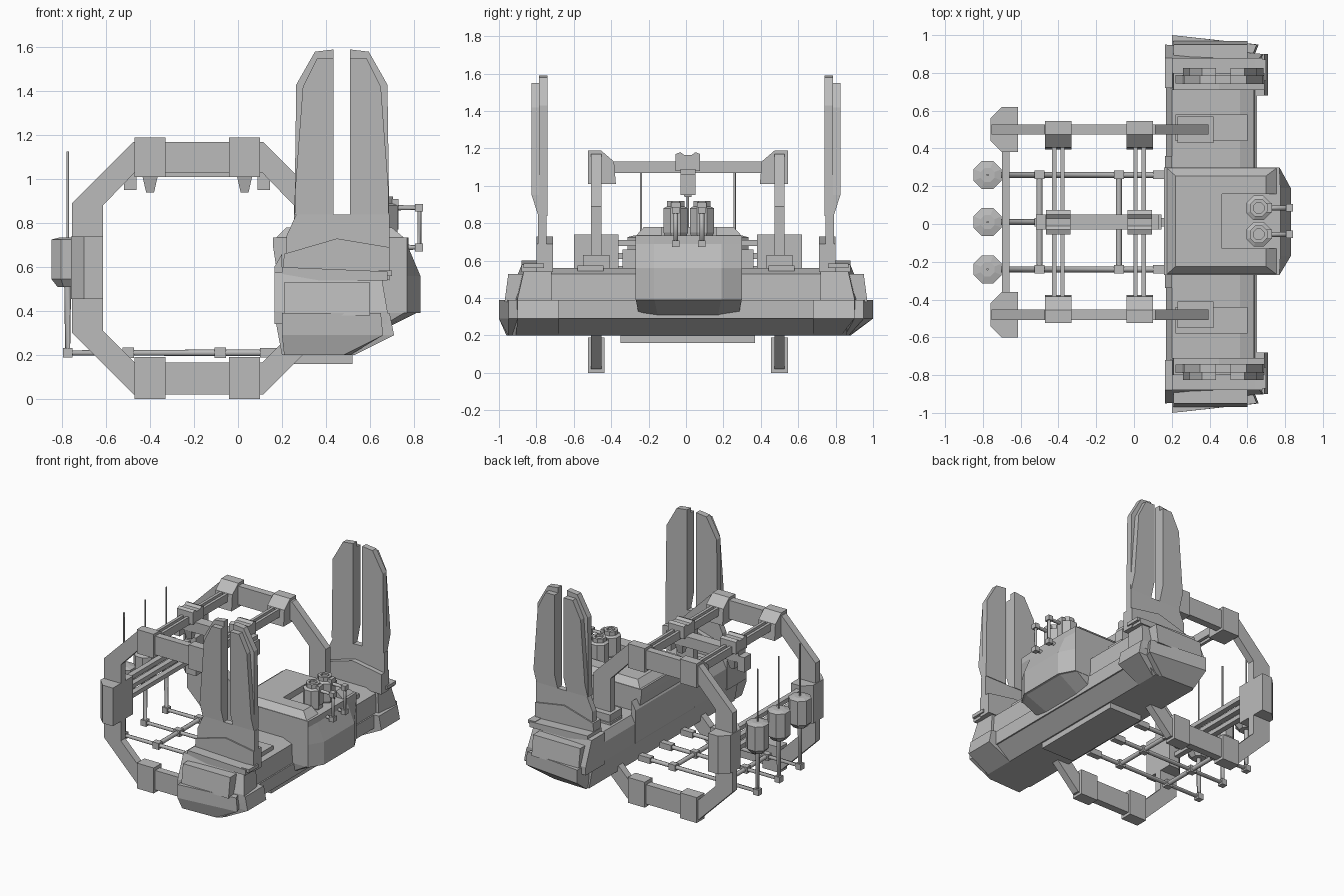
import bpy, bmesh, math
from mathutils import Vector

MAT = bpy.data.materials.new("grey plating")
MAT.diffuse_color = (0.5, 0.5, 0.5, 1)
C = 0.01  # y of the symmetry plane of the inner machinery


def finish(name, bm):
    bmesh.ops.recalc_face_normals(bm, faces=bm.faces)
    me = bpy.data.meshes.new(name)
    bm.to_mesh(me)
    bm.free()
    me.materials.append(MAT)
    ob = bpy.data.objects.new(name, me)
    bpy.context.collection.objects.link(ob)
    return ob


def loft(name, rings):
    """Skin matching closed rings of 3D points and cap both ends."""
    bm = bmesh.new()
    vs = [[bm.verts.new(p) for p in r] for r in rings]
    n = len(rings[0])
    for a, b in zip(vs, vs[1:]):
        for i in range(n):
            j = (i + 1) % n
            bm.faces.new((a[i], a[j], b[j], b[i]))
    bm.faces.new(vs[0])
    bm.faces.new(vs[-1])
    return finish(name, bm)


def box(name, x0, x1, y0, y1, z0, z1):
    q = [(x0, y0), (x1, y0), (x1, y1), (x0, y1)]
    return loft(name, [[(x, y, z) for x, y in q] for z in (z0, z1)])


def prism_y(name, pts, y0, y1):
    return loft(name, [[(x, y, z) for x, z in pts] for y in (y0, y1)])


def prism_x(name, pts, x0, x1):
    return loft(name, [[(x, y, z) for y, z in pts] for x in (x0, x1)])


def prism_z(name, pts, z0, z1):
    return loft(name, [[(x, y, z) for x, y in pts] for z in (z0, z1)])


def turned(name, x, y, prof, n=8):
    """Upright faceted turning from (radius, height) pairs."""
    ang = [2 * math.pi * (i + 0.5) / n for i in range(n)]
    return loft(name, [[(x + r * math.cos(a), y + r * math.sin(a), z) for a in ang] for r, z in prof])


def pipe(name, path, r, n=8):
    cu = bpy.data.curves.new(name, 'CURVE')
    cu.dimensions = '3D'
    cu.bevel_depth = r
    cu.bevel_resolution = (n - 4) // 2
    cu.use_fill_caps = True
    sp = cu.splines.new('POLY')
    sp.points.add(len(path) - 1)
    for p, co in zip(sp.points, path):
        p.co = (*co, 1)
    cu.materials.append(MAT)
    ob = bpy.data.objects.new(name, cu)
    bpy.context.collection.objects.link(ob)


# --- long hull ---
prism_y("hull", [(0.2, 0.2), (0.53, 0.2), (0.64, 0.29), (0.64, 0.39), (0.635, 0.53),
                 (0.56, 0.56), (0.2, 0.56), (0.17, 0.5), (0.17, 0.36)], -0.86, 0.86)
box("belt", 0.5, 0.65, -0.7, 0.7, 0.29, 0.39)
box("keel_plate", 0.25, 0.52, -0.35, 0.37, 0.16, 0.21)
prism_y("rear_panel", [(0.2, 0.3), (0.165, 0.36), (0.165, 0.6), (0.2, 0.66)], -0.34, 0.36)
for y in (-0.51, 0.51):
    box("deck_plate", 0.22, 0.6, y - 0.07, y + 0.07, 0.54, 0.575)

# --- flared ends with towers and blades ---
for s, tag in ((-1, "front"), (1, "rear")):
    low = 0.96 if s < 0 else 0.88
    q0 = [(0.21, 0.68), (0.53, 0.68), (0.53, low - 0.05), (0.21, low)]
    q1 = [(0.2, 0.68), (0.71, 0.68), (0.71, 0.9), (0.64, 0.9), (0.66, 0.95), (0.2, 1.0)]
    q0 = [q0[0], q0[1], q0[2], (0.51, low - 0.03), (0.48, low - 0.01), q0[3]]
    q2 = [(0.2, 0.68), (0.69, 0.68), (0.69, 0.9), (0.63, 0.9), (0.65, 0.95), (0.2, 1.0)]
    loft(tag + "_skirt", [[(x, s * y, z) for x, y in q]
                          for q, z in ((q0, 0.2), (q1, 0.29), (q2, 0.39))])
    # end block tapering upwards, with raised panel
    e0 = [(0.165, 0.72), (0.66, 0.72), (0.68, 0.9), (0.165, 0.95)]
    e1 = [(0.165, 0.72), (0.65, 0.72), (0.65, 0.86), (0.165, 0.88)]
    loft(tag + "_end_block", [[(x, s * y, z) for x, y in q]
                              for q, z in ((e0, 0.34), (e0, 0.4), (e1, 0.575))])
    pan = [(0.21, 0.38, 0.97), (0.6, 0.38, 0.97), (0.6, 0.53, 0.95), (0.21, 0.53, 0.95)]
    loft(tag + "_end_panel", [[(x, s * y, z) for x, z, y in pan],
                              [(x, s * 0.85, z) for x, z, y in pan]])
    # tower steps
    prism_y(tag + "_tower_foot", [(0.2, 0.55), (0.69, 0.54), (0.69, 0.69), (0.45, 0.73), (0.21, 0.66)],
            s * 0.71, s * 0.8)
    prism_y(tag + "_tower_shoulder", [(0.2, 0.54), (0.68, 0.54), (0.68, 0.58), (0.2, 0.6)],
            s * 0.72, s * 0.88)
    prism_y(tag + "_tower", [(0.22, 0.6), (0.69, 0.6), (0.69, 0.84), (0.265, 0.84), (0.22, 0.74)],
            s * 0.745, s * 0.79)
    box(tag + "_tower_vent", 0.64, 0.7, min(s * 0.76, s * 0.87), max(s * 0.76, s * 0.87), 0.56, 0.585)
    # paired blades: tall inner plate and thicker outer plate
    for m, side in ((1, "left"), (-1, "right")):
        fx = lambda x: 0.4725 + m * (x - 0.4725)
        inner = [(0.257, 0.84), (0.435, 0.84), (0.435, 1.59), (0.35, 1.58), (0.265, 1.43)]
        prism_y(f"{tag}_{side}_blade", [(fx(x), z) for x, z in inner], s * 0.74, s * 0.785)
        a = [(0.26, 0.84), (0.435, 0.84), (0.435, 0.95), (0.435, 1.55), (0.36, 1.55), (0.295, 1.42), (0.26, 0.95)]
        loft(f"{tag}_{side}_blade_armour",
             [[(fx(x), s * 0.78, z) for x, z in a],
              [(fx(x), s * (0.79 if z < 0.9 else 0.825), z) for x, z in a]])

# --- central housing ---
prow = [(0.18, -0.27), (0.77, -0.27), (0.83, -0.17), (0.83, 0.19), (0.77, 0.3), (0.18, 0.3)]
up = [(0.16, -0.27), (0.77, -0.27), (0.775, -0.17), (0.775, 0.19), (0.77, 0.3), (0.16, 0.3)]
loft("housing", [[(x, y, z) for x, y in q]
                 for q, z in ((prow, 0.39), (prow, 0.56), (up, 0.69), (up, 0.735))])
loft("prow_underside", [[(x, y, 0.3) for x, y in [(0.2, -0.25), (0.6, -0.25), (0.63, -0.15), (0.63, 0.17), (0.6, 0.28), (0.2, 0.28)]],
                        [(x, y, 0.4) for x, y in prow]])


def roof(name, x0, x1, y0, y1, a, b, c, d):
    loft(name, [[(x0, y0, 0.73), (x1, y0, 0.73), (x1, y1, 0.73), (x0, y1, 0.73)],
                [(x0 + a, y0 + c, 0.78), (x1 - b, y0 + c, 0.78), (x1 - b, y1 - d, 0.78), (x0 + a, y1 - d, 0.78)]])


roof("roof_back", 0.17, 0.465, -0.27, 0.3, 0.05, 0, 0.045, 0.045)
roof("roof_side_front", 0.46, 0.76, -0.27, -0.13, 0, 0.06, 0.045, 0)
roof("roof_side_rear", 0.46, 0.76, 0.16, 0.3, 0, 0.06, 0, 0.045)

# --- twin tanks with looped pipes ---
for y in (-0.055, 0.085):
    turned("tank", 0.66, y, [(0.062, 0.73), (0.07, 0.75), (0.07, 0.88), (0.05, 0.89), (0.05, 0.92), (0.03, 0.92), (0.03, 0.905)])
    pipe("tank_pipe", [(0.69, y, 0.87), (0.825, y, 0.87), (0.825, y, 0.69), (0.76, y, 0.69)], 0.013)
    for z in (0.87, 0.69):
        box("pipe_elbow", 0.805, 0.842, y - 0.02, y + 0.02, z - 0.018, z + 0.018)
    box("tank_fitting", 0.69, 0.73, y - 0.025, y + 0.025, 0.77, 0.91)

# --- two octagonal ring frames ---
outer = [(-0.755, 0.3), (-0.755, 0.89), (-0.475, 1.17), (0.115, 1.17), (0.395, 0.89),
         (0.395, 0.3), (0.115, 0.02), (-0.475, 0.02)]
inner = [(-0.615, 0.31), (-0.615, 0.88), (-0.47, 1.03), (0.11, 1.03), (0.255, 0.88),
         (0.255, 0.31), (0.11, 0.165), (-0.47, 0.165)]
for s in (-1, 1):
    yc = C + s * 0.49
    bm = bmesh.new()
    r = [[bm.verts.new((x, yc + d, z)) for x, z in p]
         for p, d in ((outer, -0.027), (outer, 0.027), (inner, 0.027), (inner, -0.027))]
    for k in range(4):
        for i in range(8):
            j = (i + 1) % 8
            bm.faces.new((r[k][i], r[k][j], r[(k + 1) % 4][j], r[(k + 1) % 4][i]))
    finish("ring_frame", bm)
    box("ring_collar", 0.23, 0.42, yc - 0.07, yc + 0.07, 0.53, 0.63)
    # ring side pod
    pod = [(-0.76, -0.06), (-0.7, -0.12), (-0.615, -0.12), (-0.615, 0.12), (-0.7, 0.12), (-0.76, 0.06)]
    prism_z("ring_side_pod", [(x, yc + y) for x, y in pod], 0.455, 0.74)
    for x in (-0.4, 0.03):
        clamp = [(0.535, 1.19), (0.465, 1.19), (0.395, 1.13), (0.385, 1.01), (0.535, 1.01)]
        prism_x("upper_clamp", [(C + s * y, z) for y, z in clamp], x - 0.07, x + 0.07)
        box("lower_clamp", x - 0.07, x + 0.07, yc - 0.045, yc + 0.045, 0, 0.19)

# --- overhead cross rails and centre spine ---
for x in (-0.4, 0.03):
    for d in (-0.022, 0.022):
        box("cross_rail", x + d - 0.011, x + d + 0.011, -0.4, 0.42, 1.07, 1.13)
    prism_x("centre_clamp", [(-0.055, 1.08), (0.075, 1.08), (0.075, 1.17), (0.05, 1.18), (0.03, 1.165),
                             (-0.01, 1.165), (-0.03, 1.18), (-0.055, 1.17)], x - 0.065, x + 0.065)
    loft("hanging_nozzle", [[(x + a * h, C + b * h, z) for a, b in ((-1, -1), (1, -1), (1, 1), (-1, 1))]
                            for h, z in ((0.018, 0.94), (0.034, 1.01), (0.034, 1.09))])
box("centre_spine", -0.47, 0.13, -0.03, 0.05, 1.01, 1.09)
for x in (-0.49, 0.117):
    box("spine_end", x - 0.028, x + 0.028, -0.03, 0.05, 0.95, 1.06)

# --- side beams between the pods ---
for z in (0.555, 0.625, 0.695):
    box("side_beam", -0.7, -0.66, -0.37, 0.39, z - 0.016, z + 0.016)

# --- lower pipe grid with canisters and antennas ---
for y in (C - 0.25, C, C + 0.25):
    pipe("floor_pipe", [(0.2, y, 0.21), (-0.775, y, 0.21), (-0.775, y, 0.54)], 0.016)
    box("floor_elbow", -0.797, -0.753, y - 0.022, y + 0.022, 0.188, 0.232)
    box("floor_socket", 0.1, 0.2, y - 0.022, y + 0.022, 0.188, 0.232)
    for x in (-0.5, -0.08):
        box("pipe_joint", x - 0.026, x + 0.026, y - 0.022, y + 0.022, 0.186, 0.234)
    turned("canister", -0.775, y, [(0.05, 0.51), (0.08, 0.545), (0.08, 0.69), (0.08, 0.725), (0.04, 0.735)])
    pipe("antenna", [(-0.775, y, 0.72), (-0.775, y, 1.125)], 0.006)
for x in (-0.5, -0.08):
    pipe("floor_cross_pipe", [(x, C - 0.25, 0.21), (x, C + 0.25, 0.21)], 0.016)
